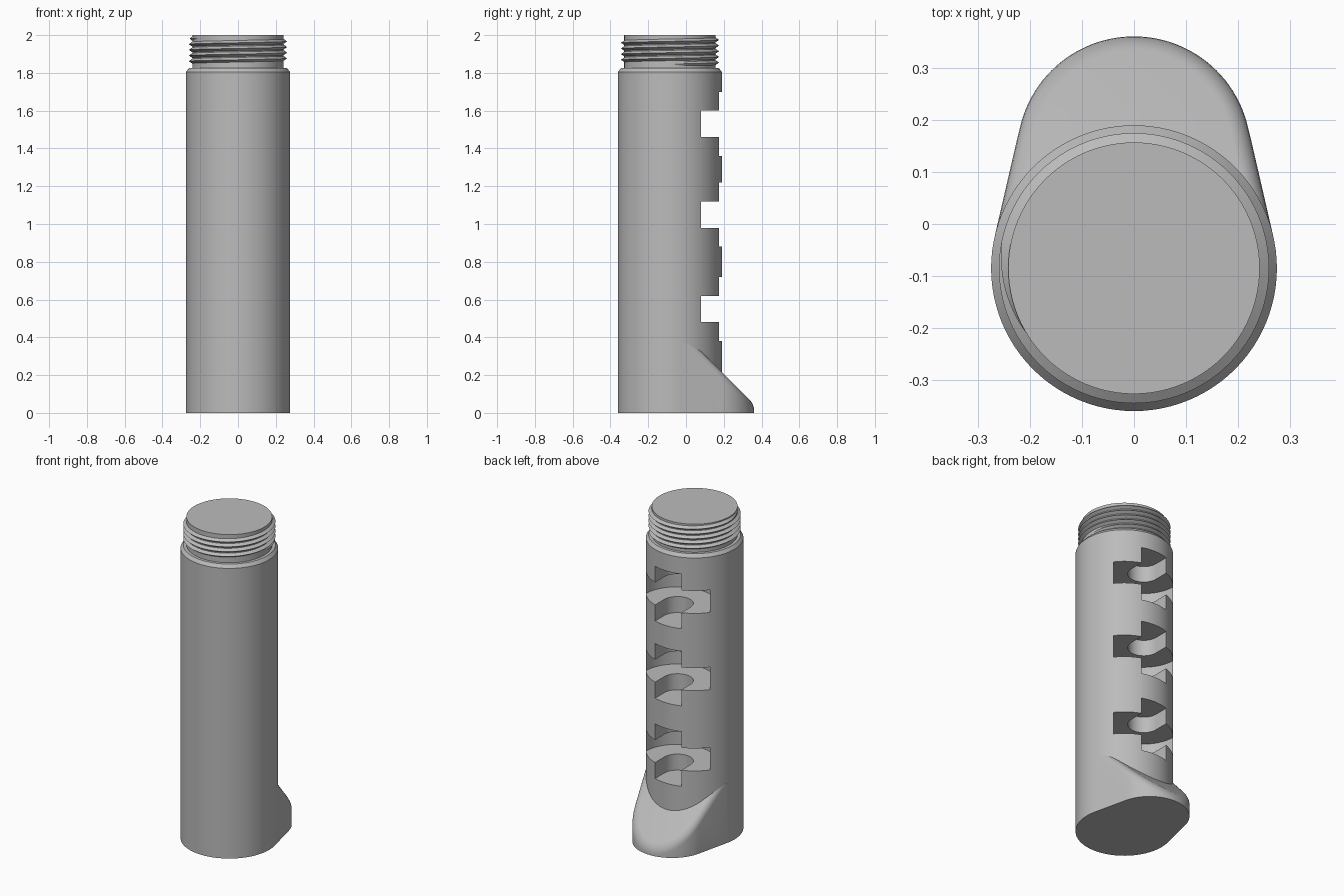
import bpy, bmesh, math
from mathutils import Vector

if "Cube" in bpy.data.objects:
    bpy.data.objects.remove(bpy.data.objects["Cube"], do_unlink=True)

AXIS_Y = -0.085
RADIUS = 0.275

grey = bpy.data.materials.new("plain_grey")
grey.use_nodes = True
colour = (0.5, 0.5, 0.5, 1)
grey.diffuse_color = colour
grey.node_tree.nodes["Principled BSDF"].inputs["Base Color"].default_value = colour


def make_object(name, bm):
    bmesh.ops.recalc_face_normals(bm, faces=bm.faces)
    mesh = bpy.data.meshes.new(name)
    bm.to_mesh(mesh)
    bm.free()
    mesh.materials.append(grey)
    obj = bpy.data.objects.new(name, mesh)
    bpy.context.collection.objects.link(obj)
    return obj


def activate(obj):
    bpy.ops.object.select_all(action='DESELECT')
    obj.select_set(True)
    bpy.context.view_layer.objects.active = obj


def smooth(obj, angle=30):
    activate(obj)
    bpy.ops.object.shade_smooth_by_angle(angle=math.radians(angle))


def lathe(name, profile, segments=96):
    """Closed solid from (radius, z) rings, listed bottom to top."""
    bm = bmesh.new()
    turns = [2 * math.pi * i / segments for i in range(segments)]
    rings = [[bm.verts.new((r * math.cos(a), AXIS_Y + r * math.sin(a), z)) for a in turns]
             for r, z in profile]
    for low, high in zip(rings, rings[1:]):
        for i in range(segments):
            j = (i + 1) % segments
            bm.faces.new((low[i], low[j], high[j], high[i]))
    bm.faces.new(rings[0])
    bm.faces.new(rings[-1])
    return make_object(name, bm)


def prism(points, bottom, top):
    """Extruded outline as a bmesh."""
    bm = bmesh.new()
    face = bm.faces.new([bm.verts.new((x, y, bottom)) for x, y in points])
    grown = bmesh.ops.extrude_face_region(bm, geom=[face])["geom"]
    moved = [v for v in grown if isinstance(v, bmesh.types.BMVert)]
    bmesh.ops.translate(bm, verts=moved, vec=(0, 0, top - bottom))
    bmesh.ops.recalc_face_normals(bm, faces=bm.faces)
    return bm


def arc(radius, centre_y, start, end, steps=32):
    angles = [start + (end - start) * i / steps for i in range(steps + 1)]
    return [(radius * math.cos(a), centre_y + radius * math.sin(a)) for a in angles]


def cut_slot(target, half_width, bottom, top):
    """Slot open to the back, with a round inner end."""
    outline = arc(half_width, 0.085, math.pi, 2 * math.pi)
    outline += [(half_width, 0.5), (-half_width, 0.5)]
    cutter = make_object("slot_cutter", prism(outline, bottom, top))
    cutter.hide_render = True
    mod = target.modifiers.new("slot", 'BOOLEAN')
    mod.operation = 'DIFFERENCE'
    mod.solver = 'EXACT'
    mod.object = cutter
    activate(target)
    bpy.ops.object.modifier_apply(modifier=mod.name)
    bpy.data.objects.remove(cutter, do_unlink=True)


# Main tube with chamfered shoulder and three T-slots
body = lathe("body", [(RADIUS, 0), (RADIUS, 1.805), (0.26, 1.825)])
for base in (0.38, 0.88, 1.36):
    cut_slot(body, 0.09, base, base + 0.34)
    cut_slot(body, 0.22, base + 0.10, base + 0.24)
smooth(body)

# Threaded neck: core and helical ridge
core = lathe("neck_core", [(0.242, 1.81), (0.242, 2.0)])
smooth(core)

pitch, turns, steps = 0.03, 4.6, 96
bm = bmesh.new()
rows = []
count = int(turns * steps)
for i in range(count + 1):
    a = 2 * math.pi * i / steps
    z = 1.832 + pitch * i / steps
    fade = min(1, i / 12, (count - i) / 12)
    row = []
    for r, dz in ((0.238, 0), (0.241 + 0.019 * fade, pitch / 2), (0.238, pitch)):
        row.append(bm.verts.new((r * math.cos(a), AXIS_Y + r * math.sin(a), z + dz)))
    rows.append(row)
for a, b in zip(rows, rows[1:]):
    for k in range(3):
        n = (k + 1) % 3
        bm.faces.new((a[k], b[k], b[n], a[n]))
bm.faces.new(rows[0])
bm.faces.new(rows[-1])
smooth(make_object("neck_thread", bm))

# Sloped foot: tangent sides, round end, rounded upper rim
foot_r, foot_y = 0.225, 0.136
lean = math.asin((RADIUS - foot_r) / (foot_y - AXIS_Y))
side_x = RADIUS * math.cos(lean)
side_y = AXIS_Y + RADIUS * math.sin(lean)
outline = [(side_x, side_y)] + arc(foot_r, foot_y, lean, math.pi - lean, 48) + [(-side_x, side_y)]
bm = prism(outline, 0, 0.37)
slope = Vector((0, 1, 1)).normalized()
cut = bmesh.ops.bisect_plane(bm, geom=bm.verts[:] + bm.edges[:] + bm.faces[:],
                             plane_co=(0, 0, 0.407), plane_no=slope, clear_outer=True)
edges = [e for e in cut["geom_cut"] if isinstance(e, bmesh.types.BMEdge)]
bmesh.ops.holes_fill(bm, edges=[e for e in bm.edges if e.is_boundary], sides=0)
bmesh.ops.recalc_face_normals(bm, faces=bm.faces)
rim = [e for e in edges if e.is_valid and len(e.link_faces) == 2
       and e.calc_face_angle(0) > 0.5 and e.calc_length() < 0.4]
bmesh.ops.bevel(bm, geom=rim, offset=0.035, segments=5, profile=0.5,
                affect='EDGES', clamp_overlap=True)
smooth(make_object("foot", bm), 40)
